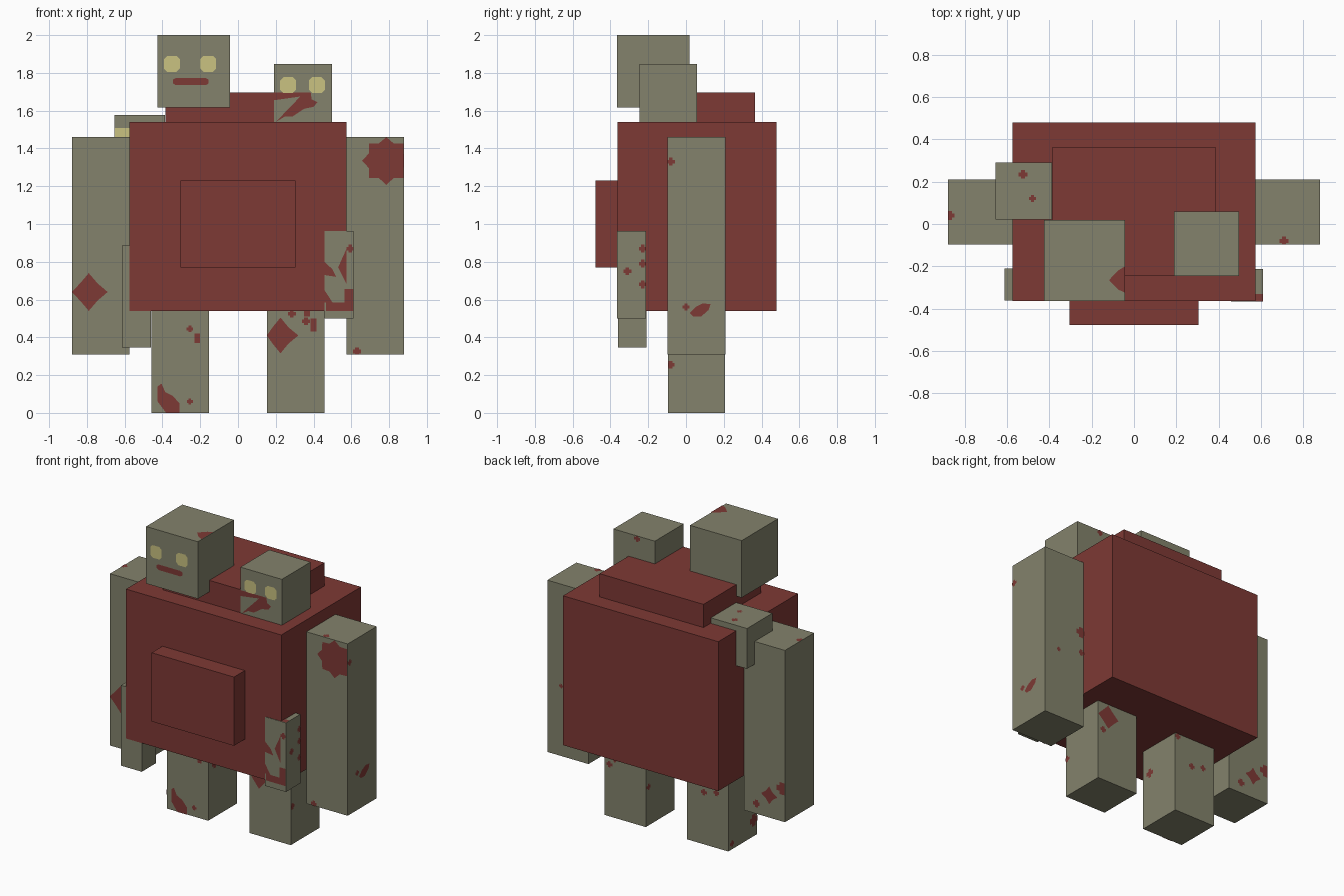
import bpy, bmesh, math
from mathutils import Vector

if "Cube" in bpy.data.objects:
    bpy.data.objects.remove(bpy.data.objects["Cube"])


def material(name, rgb):
    m = bpy.data.materials.new(name)
    m.diffuse_color = (*rgb, 1)
    m.use_nodes = True
    m.node_tree.nodes["Principled BSDF"].inputs["Base Color"].default_value = m.diffuse_color
    return m


OLIVE = material("olive skin", (0.228, 0.225, 0.150))
RED = material("dark red", (0.208, 0.041, 0.035))
YELLOW = material("pale yellow", (0.59, 0.54, 0.22))
boxes = {}


def make_object(name, bm, mat):
    mesh = bpy.data.meshes.new(name)
    bm.to_mesh(mesh)
    bm.free()
    mesh.materials.append(mat)
    ob = bpy.data.objects.new(name, mesh)
    bpy.context.collection.objects.link(ob)


def box(name, x, y, z, mat):
    """Axis-aligned block given its three ranges."""
    boxes[name] = (x, y, z)
    bm = bmesh.new()
    bmesh.ops.create_cube(bm, size=1)
    for v in bm.verts:
        v.co = [r[0] if c < 0 else r[1] for c, r in zip(v.co, (x, y, z))]
    make_object(name, bm, mat)


def spot(u, v, r=0.021):
    """Small plus-shaped pixel spot."""
    h = r * 0.45
    return [(u + a, v + b) for a, b in ((-h, -r), (h, -r), (h, -h), (r, -h), (r, h), (h, h),
                                        (h, r), (-h, r), (-h, h), (-r, h), (-r, -h), (-h, -h))]


def star(u, v, r, inner, points):
    """Splat with alternating radii."""
    return [(u + k * math.sin(a), v + k * math.cos(a))
            for i in range(points * 2)
            for k, a in [(inner if i % 2 else r, math.pi * i / points)]]


def rect(u0, u1, v0, v1):
    return [(u0, v0), (u1, v0), (u1, v1), (u0, v1)]


def eye(u, v, r=0.042):
    """Clipped square eye."""
    c = r * 0.6
    return [(u - c, v - r), (u + c, v - r), (u + r, v - c), (u + r, v + c),
            (u + c, v + r), (u - c, v + r), (u - r, v + c), (u - r, v - c)]


def paint(name, part, side, shapes, mat=RED):
    """Flat plates on one side of a part, clamped to its edges."""
    axis = "xyz".index(side[1])
    sign = 1 if side[0] == "+" else -1
    level = boxes[part][axis][(sign + 1) // 2] + sign * 0.003
    others = [i for i in range(3) if i != axis]
    bm = bmesh.new()
    for shape in shapes:
        verts = []
        for p in shape:
            co = Vector((0, 0, 0))
            co[axis] = level
            for i, c in zip(others, p):
                co[i] = min(max(c, boxes[part][i][0]), boxes[part][i][1])
            verts.append(bm.verts.new(co))
        face = bm.faces.new(verts)
        face.normal_update()
        if face.normal[axis] * sign < 0:
            face.normal_flip()
    bmesh.ops.remove_doubles(bm, verts=bm.verts, dist=1e-5)
    make_object(name, bm, mat)


# Torso
box("body", (-0.575, 0.575), (-0.363, 0.48), (0.54, 1.54), RED)
box("belly_block", (-0.305, 0.305), (-0.478, -0.363), (0.77, 1.23), RED)
box("shoulder_hump", (-0.385, 0.385), (-0.243, 0.365), (1.54, 1.695), RED)

# Three heads
box("large_head", (-0.425, -0.042), (-0.365, 0.018), (1.618, 2.0), OLIVE)
box("small_head", (0.19, 0.497), (-0.246, 0.058), (1.54, 1.847), OLIVE)
box("sunken_head", (-0.655, -0.387), (0.022, 0.29), (1.307, 1.577), OLIVE)

# Long arms and legs
for s, label in ((-1, "left"), (1, "right")):
    box(label + "_arm", tuple(sorted((s * 0.575, s * 0.88))), (-0.097, 0.21), (0.31, 1.46), OLIVE)
    box(label + "_leg", tuple(sorted((s * 0.153, s * 0.458))), (-0.096, 0.207), (0, 0.54), OLIVE)

# Little front arms
box("left_small_arm", (-0.613, -0.46), (-0.361, -0.21), (0.347, 0.885), OLIVE)
box("right_small_arm", (0.458, 0.611), (-0.366, -0.213), (0.5, 0.962), OLIVE)

# Faces
paint("large_eyes", "large_head", "-y", [eye(-0.35, 1.848), eye(-0.158, 1.848)], YELLOW)
paint("large_mouth", "large_head", "-y",
      [[(-0.345, 1.745), (-0.33, 1.735), (-0.17, 1.735), (-0.155, 1.745),
        (-0.155, 1.765), (-0.17, 1.772), (-0.33, 1.772), (-0.345, 1.765)]])
paint("small_eyes", "small_head", "-y", [eye(0.265, 1.735), eye(0.418, 1.735)], YELLOW)
paint("small_mouth_stain", "small_head", "-y",
      [[(0.20, 1.54), (0.33, 1.675), (0.19, 1.655), (0.19, 1.695), (0.385, 1.695), (0.39, 1.66),
        (0.42, 1.645), (0.40, 1.62), (0.35, 1.61), (0.29, 1.57), (0.25, 1.57)]])
paint("sunken_eyes", "sunken_head", "-y", [rect(-0.655, -0.57, 1.46, 1.508),
                                           rect(-0.48, -0.42, 1.46, 1.508)], YELLOW)

# Splatters on the front
paint("left_arm_splat", "left_arm", "-y", [star(-0.79, 0.64, 0.1, 0.065, 4)])
paint("right_arm_splat", "right_arm", "-y",
      [star(0.785, 1.335, 0.128, 0.10, 8), spot(0.63, 0.325)])
paint("left_leg_splat", "left_leg", "-y",
      [[(-0.425, 0.14), (-0.405, 0.155), (-0.385, 0.11), (-0.345, 0.09), (-0.31, 0.05),
        (-0.31, 0), (-0.38, 0), (-0.425, 0.06)],
       spot(-0.255, 0.06, 0.016), spot(-0.255, 0.445, 0.018), rect(-0.23, -0.2, 0.37, 0.42)])
paint("right_leg_splat", "right_leg", "-y",
      [star(0.225, 0.41, 0.095, 0.06, 4), spot(0.285, 0.525), spot(0.36, 0.485),
       rect(0.35, 0.38, 0.51, 0.54), rect(0.385, 0.415, 0.43, 0.5)])
paint("right_small_arm_splat", "right_small_arm", "-y",
      [spot(0.595, 0.87), rect(0.465, 0.611, 0.54, 0.585), rect(0.565, 0.611, 0.585, 0.655),
       [(0.575, 0.87), (0.575, 0.68), (0.53, 0.77)],
       [(0.458, 0.8), (0.5, 0.76), (0.52, 0.72), (0.458, 0.73)],
       [(0.458, 0.65), (0.5, 0.585), (0.458, 0.585)]])

# Splatters on the outer sides
paint("right_arm_side_spots", "right_arm", "+x",
      [spot(-0.08, 1.33), spot(0, 0.56, 0.018),
       [(0.02, 0.53), (0.05, 0.56), (0.09, 0.58), (0.13, 0.575), (0.12, 0.545), (0.08, 0.51), (0.04, 0.51)]])
paint("right_leg_side_spot", "right_leg", "+x", [spot(-0.082, 0.255)])
paint("right_small_arm_spots", "right_small_arm", "+x",
      [spot(-0.31, 0.75)] + [spot(-0.228, z) for z in (0.87, 0.79, 0.68)])
paint("right_leg_inner_spot", "right_leg", "-x", [spot(0.18, 0.26)])
paint("left_leg_outer_spots", "left_leg", "-x", [spot(0.17, 0.04), spot(-0.06, 0.11, 0.04)])
paint("left_leg_inner_spots", "left_leg", "+x", [spot(-0.03, 0.36, 0.03)])

# Splatters on the tops
paint("left_arm_top_spot", "left_arm", "+z", [spot(-0.87, 0.04)])
paint("right_arm_top_spot", "right_arm", "+z", [spot(0.71, -0.08)])
paint("sunken_head_spots", "sunken_head", "+z", [spot(-0.525, 0.235), spot(-0.48, 0.12, 0.017)])
paint("large_head_splat", "large_head", "+z",
      [[(-0.042, -0.20), (-0.075, -0.22), (-0.118, -0.265), (-0.075, -0.31), (-0.042, -0.325)]])
paint("right_small_arm_top", "right_small_arm", "+z", [rect(0.575, 0.611, -0.366, -0.33)])

# Splatters on the back
paint("small_head_back_spot", "small_head", "+y", [spot(0.32, 1.83)])
paint("right_arm_back_spots", "right_arm", "+y",
      [spot(0.6, 0.96, 0.035), spot(0.595, 0.82), spot(0.775, 0.78, 0.015)])
paint("left_arm_back_spots", "left_arm", "+y",
      [star(-0.765, 0.46, 0.06, 0.035, 4), spot(-0.86, 0.53, 0.04), spot(-0.67, 0.38, 0.025)])
paint("right_leg_back_spots", "right_leg", "+y",
      [star(0.38, 0.45, 0.08, 0.055, 4), spot(0.42, 0.35)])
paint("left_leg_back_spots", "left_leg", "+y", [spot(-0.28, 0.35), spot(-0.37, 0.37)])
paint("left_leg_sole_spots", "left_leg", "+y", [spot(-0.17, 0.52)])
